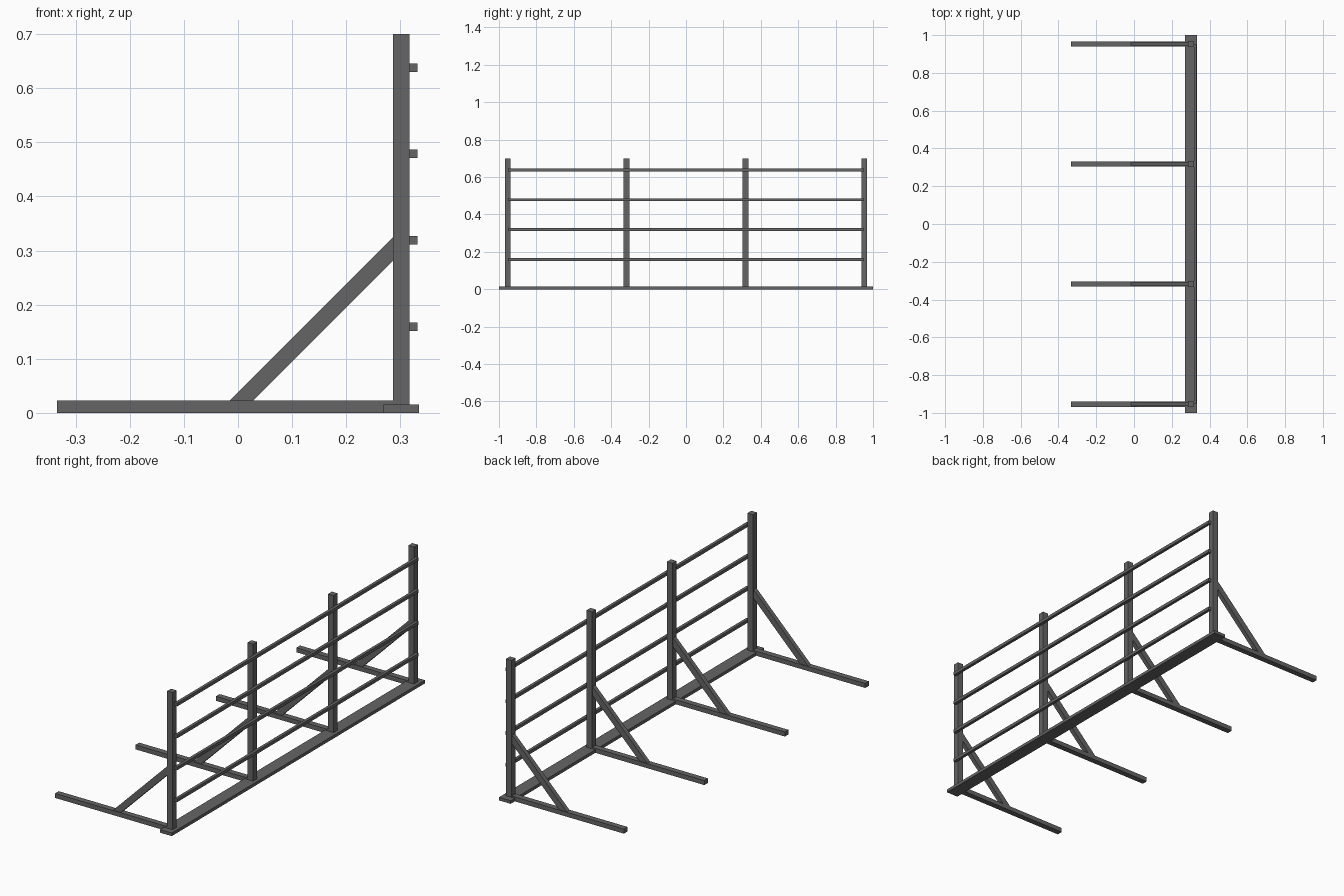
import bpy

if "Cube" in bpy.data.objects:
    bpy.data.objects.remove(bpy.data.objects["Cube"])

steel = bpy.data.materials.new("dark grey")
steel.diffuse_color = (0.13, 0.13, 0.13, 1)
steel.use_nodes = True
steel.node_tree.nodes["Principled BSDF"].inputs["Base Color"].default_value = steel.diffuse_color


def prism(name, profile, y0, y1):
    """Extrude an x/z profile (counter-clockwise seen from the front) along y."""
    n = len(profile)
    verts = [(x, y0, z) for x, z in profile] + [(x, y1, z) for x, z in profile]
    faces = [tuple(range(n)), tuple(range(2 * n - 1, n - 1, -1))]
    faces += [(i, i + n, (i + 1) % n + n, (i + 1) % n) for i in range(n)]
    mesh = bpy.data.meshes.new(name)
    mesh.from_pydata(verts, [], faces)
    mesh.materials.append(steel)
    obj = bpy.data.objects.new(name, mesh)
    bpy.context.collection.objects.link(obj)
    return obj


def box(name, x0, x1, y0, y1, z0, z1):
    return prism(name, [(x0, z0), (x1, z0), (x1, z1), (x0, z1)], y0, y1)


PLATE_TOP, FOOT_TOP = 0.0155, 0.0225
POST_BACK, POST_FRONT = 0.286, 0.317

# long ground plate
box("base_plate", 0.269, 0.334, -1, 1, 0, PLATE_TOP)

# four frames: post, foot and diagonal brace
for i in range(4):
    y = -0.953 + i * 0.6353
    box(f"post_{i}", POST_BACK, POST_FRONT, y - 0.0155, y + 0.0155, PLATE_TOP, 0.70)
    # foot is notched over the ground plate
    prism(f"foot_{i}", [(-0.334, 0), (0.269, 0), (0.269, PLATE_TOP),
                        (POST_BACK, PLATE_TOP), (POST_BACK, FOOT_TOP),
                        (-0.334, FOOT_TOP)], y - 0.0145, y + 0.0145)
    prism(f"brace_{i}", [(-0.016, FOOT_TOP), (0.028, FOOT_TOP),
                         (POST_BACK, 0.2805), (POST_BACK, 0.3245)],
          y - 0.0112, y + 0.0112)

# horizontal rails on the outer face of the posts
for i in range(4):
    z = 0.1595 * (i + 1)
    box(f"rail_{i}", POST_FRONT, 0.332, -0.953, 0.953, z - 0.0078, z + 0.0078)
